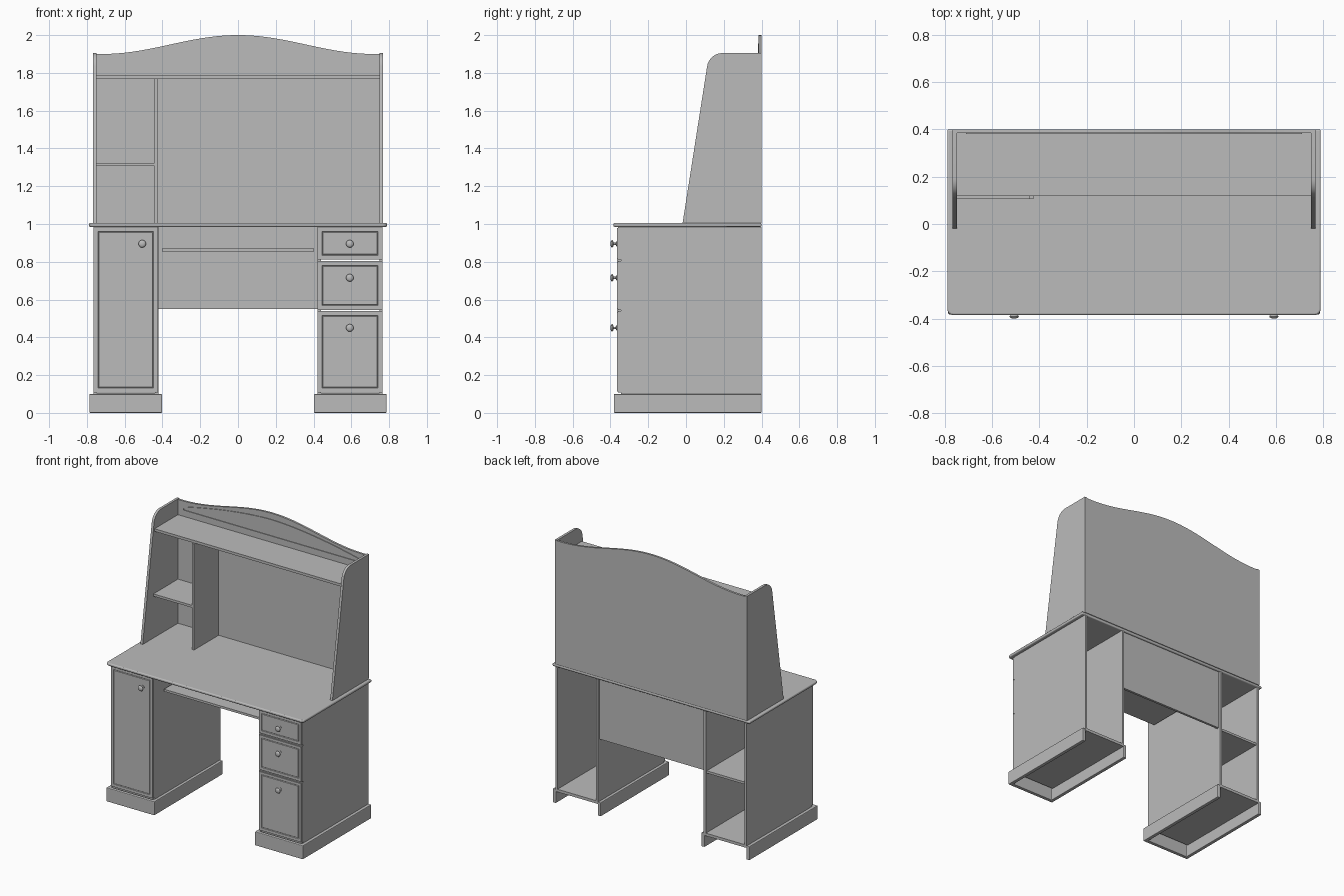
import bpy, bmesh, math
from mathutils import Vector, Matrix

old = bpy.data.objects.get("Cube")
if old:
    bpy.data.objects.remove(old, do_unlink=True)

GREY = (0.5, 0.5, 0.5, 1.0)
paint = bpy.data.materials.new("plain grey")
paint.use_nodes = True
paint.diffuse_color = GREY
paint.node_tree.nodes["Principled BSDF"].inputs["Base Color"].default_value = GREY

T = 0.017        # board thickness
BACK = 0.4       # rear plane
FRONT = -0.365   # face of doors and drawers
DESK = 1.005     # top of the work surface
SHELF = 1.79     # top of the long shelf


def finish(name, bm, bevel=0, segments=2, smooth=False):
    bmesh.ops.recalc_face_normals(bm, faces=bm.faces)
    mesh = bpy.data.meshes.new(name)
    bm.to_mesh(mesh)
    bm.free()
    obj = bpy.data.objects.new(name, mesh)
    bpy.context.collection.objects.link(obj)
    mesh.materials.append(paint)
    if bevel:
        mod = obj.modifiers.new("Bevel", 'BEVEL')
        mod.width = bevel
        mod.segments = segments
    if smooth:
        bpy.ops.object.select_all(action='DESELECT')
        obj.select_set(True)
        bpy.context.view_layer.objects.active = obj
        bpy.ops.object.shade_smooth_by_angle(angle=math.radians(40))
    return obj


def box_mesh(x, y, z):
    bm = bmesh.new()
    bmesh.ops.create_cube(bm, size=1)
    for v in bm.verts:
        v.co = [r[0] + (c + 0.5) * (r[1] - r[0]) for r, c in zip((x, y, z), v.co)]
    return bm


def board(name, x, y, z, bevel=0):
    return finish(name, box_mesh(x, y, z), bevel)


def prism(name, points, axis, lo, hi, bevel=0, segments=2, smooth=False):
    """Extrude a 2D outline along one axis."""
    bm = bmesh.new()
    def place(p):
        co = list(p)
        co.insert(axis, lo)
        return bm.verts.new(co)
    face = bm.faces.new([place(p) for p in points])
    grown = bmesh.ops.extrude_face_region(bm, geom=[face])["geom"]
    shift = Vector((0, 0, 0))
    shift[axis] = hi - lo
    bmesh.ops.translate(bm, vec=shift, verts=[g for g in grown if isinstance(g, bmesh.types.BMVert)])
    return finish(name, bm, bevel, segments, smooth)


def arc(cx, cy, r, start, end, steps=8):
    angles = [math.radians(start + (end - start) * i / steps) for i in range(steps + 1)]
    return [(cx + r * math.cos(a), cy + r * math.sin(a)) for a in angles]


def panel_front(name, x, z):
    """Door or drawer front with a routed groove around a flat panel."""
    bm = box_mesh(x, (FRONT, FRONT + 0.02), z)
    bm.normal_update()
    face = min(bm.faces, key=lambda f: f.calc_center_median().y)
    rim = list(face.edges)
    bmesh.ops.bevel(bm, geom=rim, offset=0.005, segments=2, affect='EDGES')
    bm.normal_update()
    face = min(bm.faces, key=lambda f: f.calc_center_median().y)
    for width, depth in ((0.026, 0), (0.004, -0.004), (0.004, 0.004)):
        bmesh.ops.inset_region(bm, faces=[face], thickness=width, depth=depth)
    return finish(name, bm)


def knob(name, x, z):
    """Turned knob standing out from a front."""
    profile = [(0.013, 0), (0.013, 0.004), (0.006, 0.007), (0.006, 0.018), (0.016, 0.021),
               (0.02, 0.026), (0.017, 0.031), (0.01, 0.034), (0, 0.035)]
    bm = bmesh.new()
    verts = [bm.verts.new((r, 0, -d)) for r, d in profile]
    edges = [bm.edges.new(pair) for pair in zip(verts, verts[1:])]
    bmesh.ops.spin(bm, geom=verts + edges, cent=(0, 0, 0), axis=(0, 0, 1),
                   angle=math.tau, steps=20, use_duplicate=False)
    bmesh.ops.remove_doubles(bm, verts=bm.verts, dist=0.0003)
    turn = Matrix.Rotation(-math.pi / 2, 4, 'X')
    bmesh.ops.transform(bm, matrix=Matrix.Translation((x, FRONT, z)) @ turn, verts=bm.verts)
    return finish(name, bm, smooth=True)


# Work surface with rounded front corners and a softened edge
r = 0.025
surface = ([(0.79, BACK)] + [(-0.79, BACK)]
           + arc(-0.79 + r, -0.385 + r, r, 180, 270, 6)
           + arc(0.79 - r, -0.385 + r, r, 270, 360, 6))
prism("desk_top", surface, 2, 0.985, DESK, bevel=0.007, segments=3, smooth=True)

# Two pedestals, open at the back, each on a hollow plinth
for side, s in (("right", -1), ("left", 1)):
    def span(a, b):
        return tuple(sorted((s * a, s * b)))
    body = (FRONT + 0.02, BACK)
    board(f"{side}_outer_panel", span(0.765 - T, 0.765), body, (0.1, 0.985))
    board(f"{side}_inner_panel", span(0.422, 0.422 + T), body, (0.1, 0.985))
    board(f"{side}_pedestal_floor", span(0.422, 0.765), body, (0.085, 0.105))
    a, b, w = 0.402, 0.787, 0.026
    plinth = [(a, BACK), (a, -0.382), (b, -0.382), (b, BACK),
              (b - w, BACK), (b - w, -0.382 + w), (a + w, -0.382 + w), (a + w, BACK)]
    prism(f"{side}_plinth", [(s * x, y) for x, y in plinth], 2, 0, 0.1, bevel=0.005)

# Door cupboard with an inner shelf
panel_front("cupboard_door", (-0.765, -0.424), (0.108, 0.983))
board("cupboard_shelf", (-0.748, -0.439), (FRONT + 0.02, BACK - 0.01), (0.535, 0.552))
knob("door_knob", -0.507, 0.895)

# Drawer stack
for name, low, high, knob_z in (("bottom", 0.108, 0.54, 0.45),
                                ("middle", 0.546, 0.805, 0.715),
                                ("top", 0.811, 0.983, 0.895)):
    panel_front(f"{name}_drawer", (0.42, 0.765), (low, high))
    knob(f"{name}_drawer_knob", 0.592, knob_z)

# Knee space
board("modesty_panel", (-0.422, 0.422), (0.37, 0.387), (0.55, 0.985))
board("keyboard_tray", (-0.403, 0.403), (-0.27, 0.15), (0.855, 0.871))

# Hutch sides: sloping front edge running into a rounded top
slope = ([(BACK, DESK), (-0.018, DESK)]
         + arc(0.193, 1.823, 0.082, 172, 90) + [(BACK, 1.905)])
for side, lo in (("right", -0.768), ("left", 0.75)):
    prism(f"hutch_{side}_side", slope, 0, lo, lo + 0.018, smooth=True)


# Hutch back with a swept crest
def crest(x, base, rise, half):
    return base + rise * (0.5 + 0.5 * math.cos(math.pi * min(1, abs(x) / half)))


N = 40
xs = [-0.75 + 1.5 * i / N for i in range(N + 1)]
outline = [(0.75, DESK), (-0.75, DESK)] + [(x, crest(x, 1.9, 0.1, 0.72)) for x in xs]
prism("hutch_back", outline, 1, 0.385, BACK, smooth=True)

# Thin arched moulding on the crest, as a closed ribbon of rails
half, low, thin = 0.71, 1.834, 0.009
def bow(x):
    return 1.858 + 0.098 * (1 - (abs(x) / half) ** 1.7)
xs = [-half + 2 * half * i / N for i in range(N + 1)]
top = [(x, bow(x)) for x in xs]
under = [(x, z - thin) for x, z in reversed(top)]
prism("crest_moulding_arch", top + under, 1, 0.38, 0.386)
board("crest_moulding_rail", (-half, half), (0.38, 0.386), (low - 0.005, low + 0.004))
for side, s in (("right", -1), ("left", 1)):
    x = sorted((s * half, s * (half - thin)))
    board(f"crest_moulding_{side}_end", x, (0.38, 0.386), (low, 1.855))

# Hutch shelves and divider
board("long_shelf", (-0.75, 0.75), (0.118, 0.386), (SHELF - 0.019, SHELF))
board("hutch_divider", (-0.442, -0.425), (0.105, 0.386), (DESK, SHELF - 0.019))
board("small_shelf", (-0.75, -0.442), (0.105, 0.386), (1.307, 1.324))
